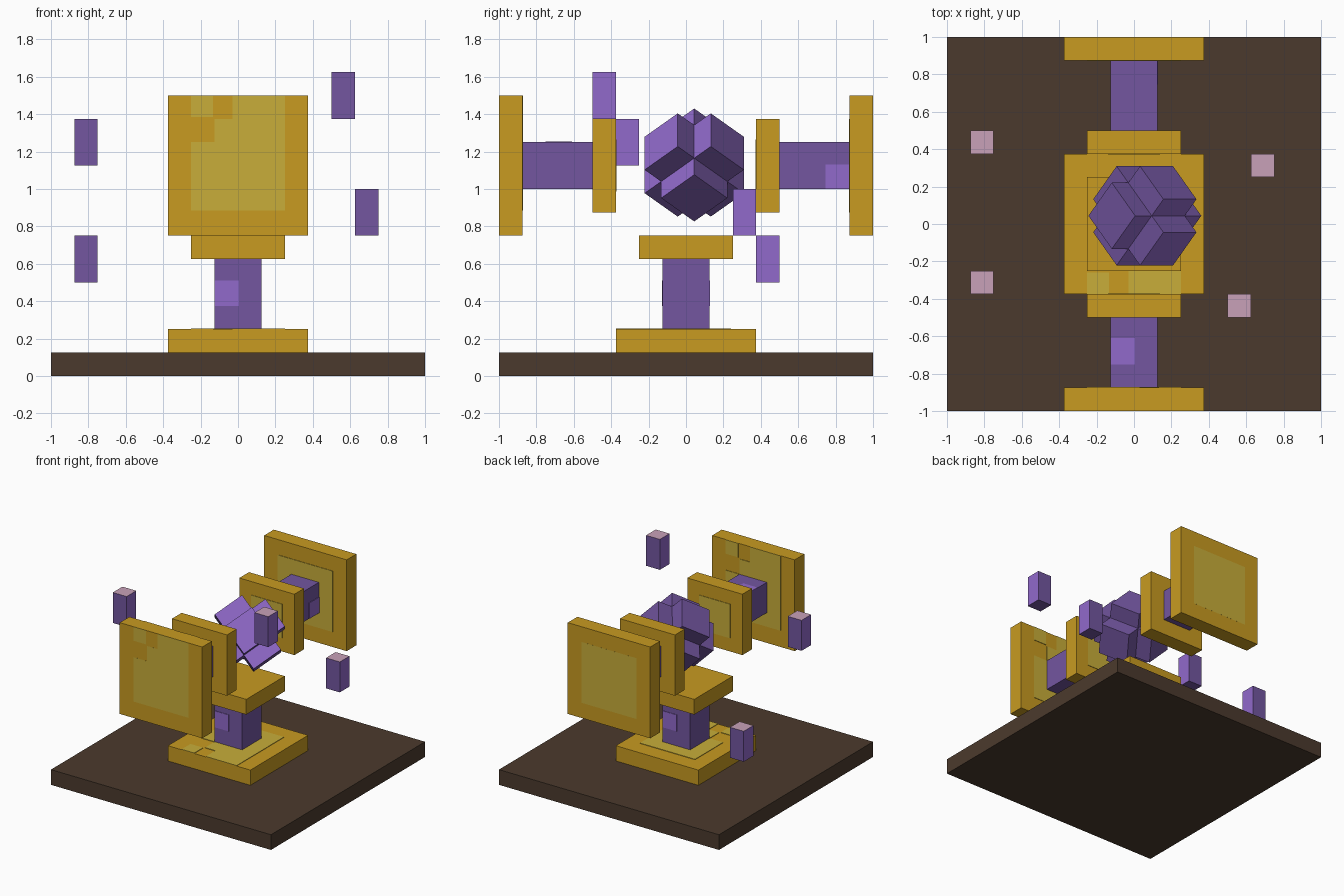
import bpy, bmesh
from mathutils import Vector, Matrix

if "Cube" in bpy.data.objects:
    bpy.data.objects.remove(bpy.data.objects["Cube"])


def material(name, rgb):
    lin = [((c / 255 + 0.055) / 1.055) ** 2.4 if c > 10 else c / 3295 for c in rgb]
    m = bpy.data.materials.new(name)
    m.diffuse_color = (*lin, 1)
    m.use_nodes = True
    m.node_tree.nodes["Principled BSDF"].inputs["Base Color"].default_value = m.diffuse_color
    return m


BROWN = material("dark_brown", (75, 58, 45))
GOLD = material("gold", (200, 155, 33))
PALE = material("pale_gold", (200, 174, 58))
PURPLE = material("purple", (115, 86, 160))
LILAC = material("light_purple", (145, 106, 203))
PINK = material("pink", (200, 161, 184))


def finish(name, bm, mats, rule=None):
    bm.normal_update()
    for f in bm.faces:
        f.material_index = rule(f.normal) if rule else 0
    me = bpy.data.meshes.new(name)
    bm.to_mesh(me)
    bm.free()
    for m in mats:
        me.materials.append(m)
    ob = bpy.data.objects.new(name, me)
    bpy.context.collection.objects.link(ob)
    return ob


def box(name, lo, hi, *mats, rule=None):
    lo, hi = Vector(lo), Vector(hi)
    bm = bmesh.new()
    bmesh.ops.create_cube(bm, size=1, matrix=Matrix.Translation((lo + hi) / 2)
                          @ Matrix.Diagonal((*(hi - lo), 1)))
    return finish(name, bm, mats, rule)


T = 0.004     # thickness of painted plates
H = 1.125     # height of the arms' axis

# Floor and pedestal
box("floor", (-1, -1, 0), (1, 1, .125), BROWN)
box("pedestal_foot", (-.375, -.375, .125), (.375, .375, .25), GOLD)
box("pedestal_column", (-.125, -.125, .25), (.125, .125, .625), PURPLE)
box("pedestal_cap", (-.25, -.25, .625), (.25, .25, .75), GOLD)

# Two horizontal arms, front and back
for side, s in (("front", -1), ("back", 1)):
    for part, half, y0, y1, mat in (("outer_plate", .375, .875, 1, GOLD),
                                    ("shaft", .125, .5, .875, PURPLE),
                                    ("inner_plate", .25, .375, .5, GOLD)):
        ya, yb = sorted((s * y0, s * y1))
        box(f"{side}_{part}", (-half, ya, H - half), (half, yb, H + half), mat)

# Painted patches of the large plates: x0, x1, v0, v1 around the plate centre
stepped = [(-.25, .25, -.24, .125), (-.125, .25, .125, .25),
           (-.03, .25, .25, .375), (-.25, -.135, .26, .375)]
plain = [(-.25, .25, -.25, .25)]
small = [(-.14, .14, -.14, .14)]


def wall_patch(name, y, out, rects, flip=1):
    ya, yb = sorted((y, y + out * T))
    for i, (x0, x1, v0, v1) in enumerate(rects):
        xa, xb = sorted((flip * x0, flip * x1))
        box(f"{name}_{i + 1}", (xa, ya, H + v0), (xb, yb, H + v1), PALE)


wall_patch("front_outer_patch", -1 + T * .9, -1, stepped)
wall_patch("front_inner_patch", -.875, 1, stepped, -1)
wall_patch("back_inner_patch", .875, -1, plain)
wall_patch("back_outer_patch", 1 - T * .9, 1, plain)
wall_patch("front_small_patch", -.375, 1, small)
wall_patch("back_small_patch", .375, -1, small)
for i, (x0, x1, v0, v1) in enumerate(stepped):
    box(f"foot_patch_{i + 1}", (x0, -v1, .25), (x1, -v0, .25 + T), PALE)

# Painted patches of the column and shafts
box("column_front_patch", (-.125, -.125 - T, .375), (.005, -.125, .51), LILAC)
box("column_back_patch", (-.005, .125, .375), (.125, .125 + T, .51), LILAC)
box("front_shaft_patch", (-.125, -.75, 1.25), (.005, -.61, 1.25 + T), LILAC)
box("back_shaft_patch", (.125, .745, 1), (.125 + T, .875, 1.13), LILAC)

# Floating shards with pink tops and lighter sides
for i, (x, y, z) in enumerate([(.5, -.5, 1.375), (.625, .25, .75),
                               (-.875, -.375, 1.125), (-.875, .375, .5)]):
    box(f"floating_shard_{i + 1}", (x, y, z), (x + .125, y + .125, z + .25),
        PURPLE, LILAC, PINK,
        rule=lambda n: 2 if n.z > .5 else 1 if abs(n.x) > .5 else 0)

# Central crystal: a tilted cross of six stubby arms around a cube core
r = .5 ** .5
axes = [Vector((r, 0, -r)), Vector((.5, r, .5)), Vector((.5, -r, .5))]
bm = bmesh.new()
for a in range(3):
    for s in (-1, 1):
        u, v, w = axes[a] * s, axes[(a + 1) % 3], axes[(a + 2) % 3] * s
        rot = Matrix((u, v, w)).transposed().to_4x4()
        new = bmesh.ops.create_cube(bm, size=1, matrix=Matrix.Translation(u * .1875)
                                    @ rot @ Matrix.Diagonal((.125, .25, .25, 1)))
        faces = {f for p in new["verts"] for f in p.link_faces}
        inner = min(faces, key=lambda f: f.calc_center_median().dot(u))
        bmesh.ops.delete(bm, geom=[inner], context='FACES_ONLY')
bmesh.ops.remove_doubles(bm, verts=bm.verts, dist=1e-4)
bmesh.ops.recalc_face_normals(bm, faces=bm.faces)
crystal = finish("central_crystal", bm, [PURPLE, LILAC],
                 rule=lambda n: 1 if n.dot(axes[2]) > .9 else 0)
crystal.location = (.058, .044, 1.128)
